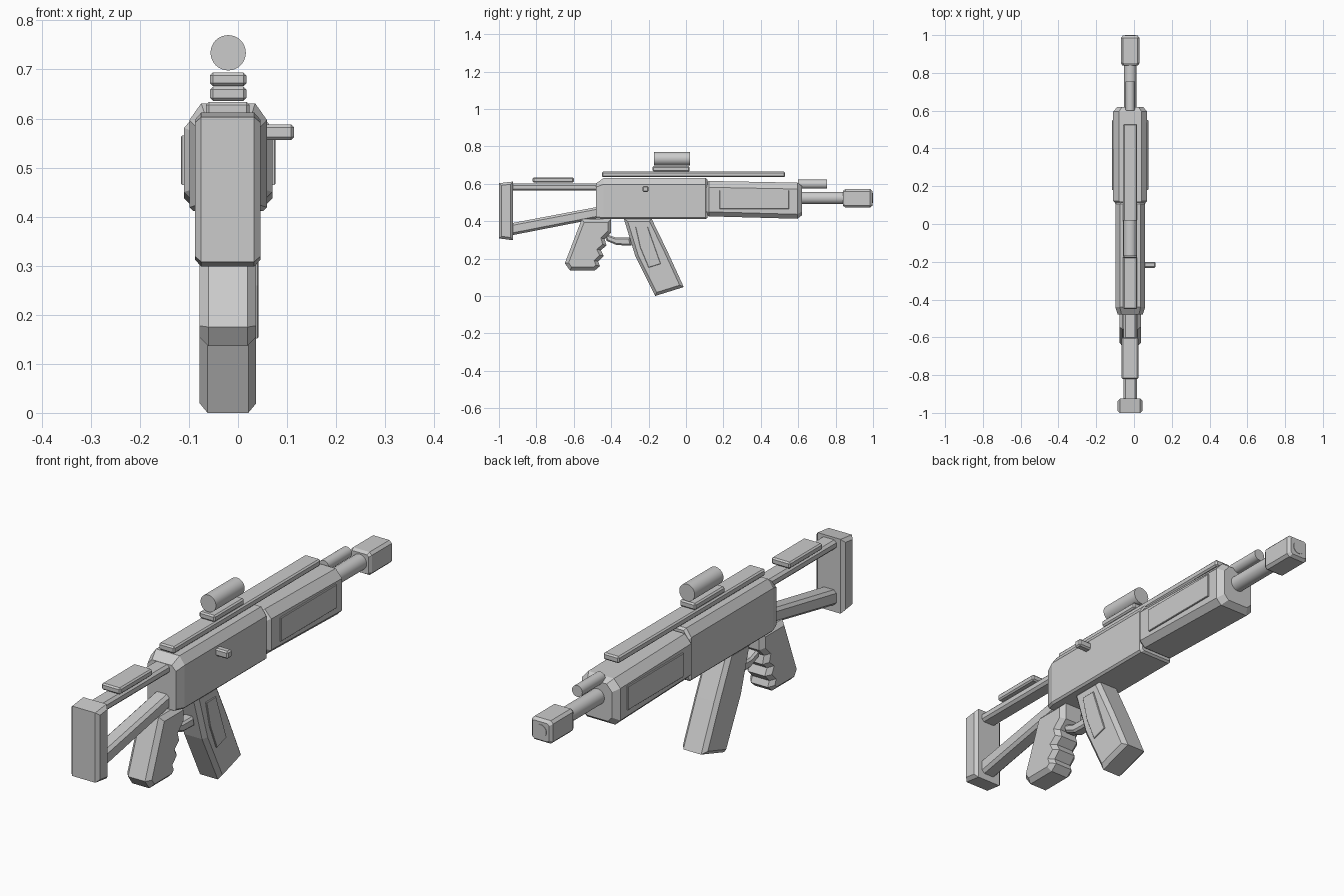
import bpy, bmesh, math
from mathutils import Matrix, Vector

CX = -0.02  # centre line of the body
grey = bpy.data.materials.new("grey")
grey.diffuse_color = (0.6, 0.6, 0.6, 1)


def finish(name, bm):
    bmesh.ops.recalc_face_normals(bm, faces=bm.faces)
    me = bpy.data.meshes.new(name)
    bm.to_mesh(me)
    bm.free()
    me.materials.append(grey)
    ob = bpy.data.objects.new(name, me)
    bpy.context.collection.objects.link(ob)
    return ob


def loft(name, sections):
    """Chamfered rectangles along y: (y, half width, z0, z1, bottom chamfer, top (cx, cz))."""
    bm = bmesh.new()
    rings = []
    for y, w, z0, z1, b, (tx, tz) in sections:
        half = [(w - b, z0), (w, z0 + b), (w, z1 - tz), (w - tx, z1)]
        pts = half + [(-x, z) for x, z in reversed(half)]
        rings.append([bm.verts.new((CX + x, y, z)) for x, z in pts])
    for a, c in zip(rings, rings[1:]):
        for i in range(8):
            j = (i + 1) % 8
            bm.faces.new((a[i], a[j], c[j], c[i]))
    bm.faces.new(rings[0])
    bm.faces.new(rings[-1])
    return finish(name, bm)


def plate(name, profile, x0, x1, bevel=0.0):
    """Side profile of (y, z) points extruded over x, with chamfered rims."""
    bm = bmesh.new()
    a = [bm.verts.new((x0, y, z)) for y, z in profile]
    b = [bm.verts.new((x1, y, z)) for y, z in profile]
    n = len(a)
    caps = [bm.faces.new(a), bm.faces.new(b)]
    for i in range(n):
        j = (i + 1) % n
        bm.faces.new((a[i], a[j], b[j], b[i]))
    bmesh.ops.recalc_face_normals(bm, faces=bm.faces)
    if bevel:
        rim = [e for f in caps for e in f.edges]
        bmesh.ops.bevel(bm, geom=rim, offset=bevel, segments=1,
                        affect='EDGES', clamp_overlap=True)
    return finish(name, bm)


def box(name, x, y, z, bevel=0.006):
    bm = bmesh.new()
    bmesh.ops.create_cube(bm, size=1)
    for v in bm.verts:
        v.co = [(r[0] + r[1]) / 2 + c * (r[1] - r[0]) for r, c in zip((x, y, z), v.co)]
    bmesh.ops.bevel(bm, geom=bm.edges[:], offset=bevel, segments=1, affect='EDGES')
    return finish(name, bm)


def tube(name, y0, y1, z, r, sides=24):
    bm = bmesh.new()
    mat = Matrix.Translation((CX, (y0 + y1) / 2, z)) @ Matrix.Rotation(math.pi / 2, 4, 'X')
    bmesh.ops.create_cone(bm, cap_ends=True, segments=sides, radius1=r, radius2=r,
                          depth=y1 - y0, matrix=mat)
    for f in bm.faces:
        f.smooth = len(f.verts) == 4
    return finish(name, bm)


# main body and fore-end
loft("receiver", [
    (-0.48, 0.066, 0.415, 0.603, 0.008, (0.02, 0.02)),
    (-0.44, 0.079, 0.411, 0.631, 0.008, (0.024, 0.034)),
    (0.105, 0.079, 0.411, 0.631, 0.008, (0.024, 0.034)),
    (0.114, 0.072, 0.418, 0.622, 0.008, (0.024, 0.034))])
loft("handguard", [
    (0.108, 0.078, 0.434, 0.606, 0.02, (0.03, 0.03)),
    (0.122, 0.09, 0.426, 0.615, 0.024, (0.03, 0.034)),
    (0.595, 0.09, 0.413, 0.606, 0.024, (0.03, 0.034)),
    (0.62, 0.068, 0.432, 0.588, 0.02, (0.025, 0.028))])
for side in (-1, 1):
    xs = sorted((CX + side * 0.085, CX + side * 0.096))
    plate("handguard_panel", [(0.18, 0.465), (0.55, 0.465), (0.55, 0.565), (0.18, 0.565)],
          xs[0], xs[1], 0.002)

# barrel, upper tube, muzzle and bore
tube("barrel", 0.60, 0.86, 0.524, 0.033)
tube("gas_tube", 0.60, 0.755, 0.598, 0.024)
loft("muzzle", [
    (0.84, 0.042, 0.481, 0.563, 0.008, (0.008, 0.008)),
    (0.852, 0.049, 0.474, 0.571, 0.011, (0.011, 0.011)),
    (0.985, 0.049, 0.474, 0.571, 0.011, (0.011, 0.011)),
    (0.998, 0.039, 0.484, 0.561, 0.008, (0.008, 0.008))])
tube("bore", 0.95, 1.0, 0.523, 0.027)

# rail and sight
box("top_rail", (-0.057, 0.017), (-0.45, 0.53), (0.636, 0.665))
box("sight_mount", (-0.057, 0.017), (-0.18, 0.02), (0.666, 0.694))
tube("sight", -0.17, 0.022, 0.734, 0.036, 32)

# charging handle
box("charging_handle", (0.045, 0.114), (-0.232, -0.2), (0.556, 0.588))

# skeleton stock
box("stock_upper_bar", (-0.055, 0.015), (-0.94, -0.46), (0.563, 0.602), 0.01)
plate("stock_lower_bar", [(-0.94, 0.323), (-0.47, 0.415), (-0.47, 0.477), (-0.94, 0.388)],
      -0.055, 0.015, 0.012)
box("cheek_rest", (-0.065, 0.023), (-0.82, -0.60), (0.606, 0.634))
plate("butt_plate", [(-1.0, 0.308), (-0.925, 0.298), (-0.925, 0.612), (-1.0, 0.603)],
      -0.088, 0.046, 0.013)

# grip with finger grooves
plate("grip", [(-0.557, 0.412), (-0.40, 0.412), (-0.40, 0.34), (-0.435, 0.305),
               (-0.425, 0.27), (-0.455, 0.245), (-0.44, 0.215), (-0.47, 0.185),
               (-0.46, 0.16), (-0.488, 0.136), (-0.62, 0.136), (-0.648, 0.175)],
      -0.078, 0.037, 0.018)

# trigger guard
plate("trigger_guard", [(-0.44, 0.345), (-0.41, 0.325), (-0.375, 0.312), (-0.30, 0.312),
                        (-0.29, 0.27), (-0.37, 0.272), (-0.425, 0.295)],
      -0.045, 0.005, 0.008)

# curved magazine with a raised panel on the right
plate("magazine", [(-0.333, 0.415), (-0.185, 0.415), (-0.10, 0.24), (-0.012, 0.048),
                   (-0.165, 0.0), (-0.27, 0.21)], -0.078, 0.037, 0.016)
plate("magazine_panel", [(-0.27, 0.37), (-0.205, 0.37), (-0.135, 0.172), (-0.20, 0.152),
                         (-0.245, 0.26)], 0.03, 0.042, 0.002)
